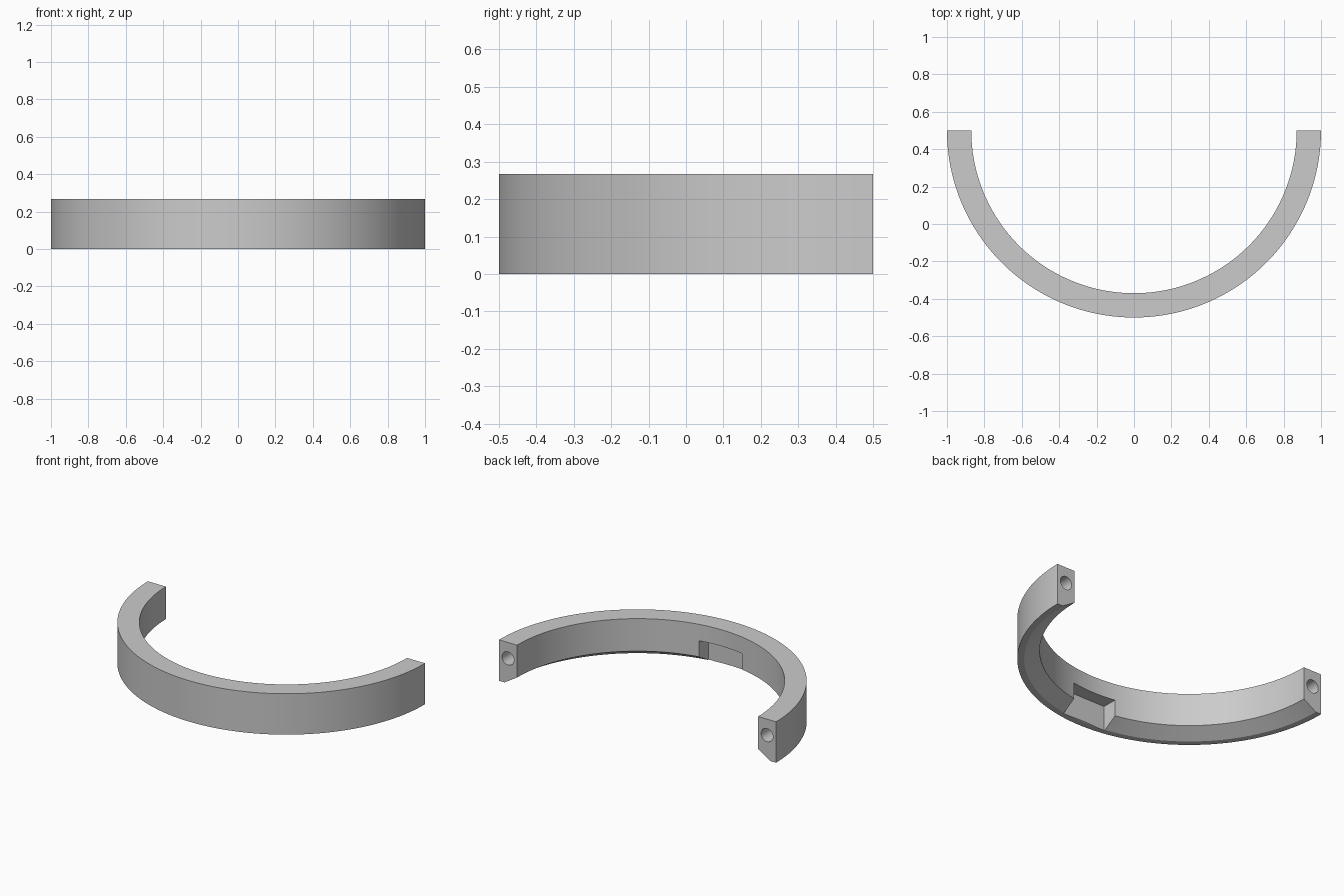
import bpy, bmesh, math
from mathutils import Matrix, Vector

if "Cube" in bpy.data.objects:
    bpy.data.objects.remove(bpy.data.objects["Cube"], do_unlink=True)

HEIGHT = 0.267
OUTER, INNER = 1.0, 0.87
CENTRE_Y = 0.5

grey = bpy.data.materials.new("plain grey")
grey.use_nodes = True
colour = (0.6, 0.6, 0.6, 1)
grey.diffuse_color = colour
grey.node_tree.nodes["Principled BSDF"].inputs["Base Color"].default_value = colour


def make_object(name, bm):
    bmesh.ops.recalc_face_normals(bm, faces=bm.faces)
    mesh = bpy.data.meshes.new(name)
    bm.to_mesh(mesh)
    bm.free()
    mesh.materials.append(grey)
    obj = bpy.data.objects.new(name, mesh)
    bpy.context.collection.objects.link(obj)
    return obj


# Half ring: cross-section with a chamfered inner bottom edge, swept half a turn
profile = [(OUTER, 0), (OUTER, HEIGHT), (INNER, HEIGHT), (INNER, 0.055), (0.96, 0)]
bm = bmesh.new()
start = bm.faces.new([bm.verts.new((-r, CENTRE_Y, z)) for r, z in profile])
bmesh.ops.spin(bm, geom=[start] + start.edges[:] + start.verts[:],
               cent=(0, CENTRE_Y, 0), axis=(0, 0, 1), angle=math.pi, steps=96)
# Close the starting end if the sweep removed its face
bmesh.ops.remove_doubles(bm, verts=bm.verts, dist=1e-5)
bmesh.ops.holes_fill(bm, edges=[e for e in bm.edges if e.is_boundary])
ring = make_object("half_ring", bm)

# Cutters: a pin hole in each end and a pocket inside the front, open below
cutters = []
for side, x in (("left", 0.935), ("right", -0.935)):
    bm = bmesh.new()
    turn = Matrix.Translation((x, CENTRE_Y, 0.163)) @ Matrix.Rotation(math.pi / 2, 4, 'X')
    bmesh.ops.create_cone(bm, cap_ends=True, segments=32, radius1=0.043,
                          radius2=0.043, depth=0.28, matrix=turn)
    cutters.append(make_object(side + "_pin_hole_cutter", bm))

bm = bmesh.new()
low, high = Vector((-0.155, -0.455, -0.1)), Vector((0.155, -0.2, 0.16))
box = Matrix.Translation((low + high) / 2) @ Matrix.Diagonal((*(high - low), 1))
bmesh.ops.create_cube(bm, size=1, matrix=box)
cutters.append(make_object("pocket_cutter", bm))

bpy.ops.object.select_all(action='DESELECT')
ring.select_set(True)
bpy.context.view_layer.objects.active = ring
for cutter in cutters:
    cutter.hide_render = True
    mod = ring.modifiers.new(cutter.name, 'BOOLEAN')
    mod.operation = 'DIFFERENCE'
    mod.solver = 'EXACT'
    mod.object = cutter
    bpy.ops.object.modifier_apply(modifier=mod.name)
    bpy.data.objects.remove(cutter, do_unlink=True)

bpy.ops.object.shade_smooth_by_angle(angle=math.radians(25))
